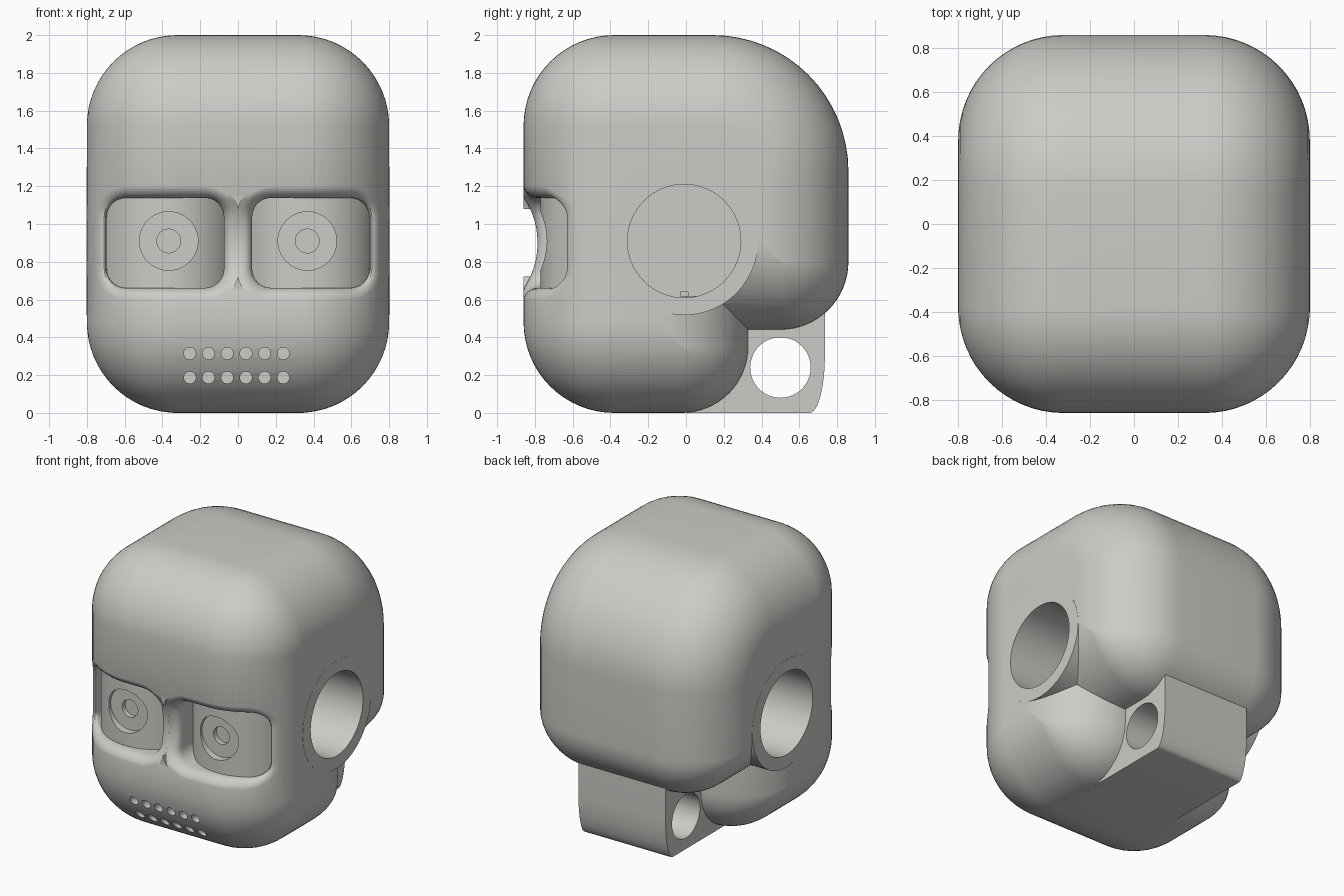
import bpy, bmesh, math

if "Cube" in bpy.data.objects:
    bpy.data.objects.remove(bpy.data.objects["Cube"])

grey = bpy.data.materials.new("warm_grey")
grey.diffuse_color = (0.6, 0.6, 0.57, 1)
grey.use_nodes = True
grey.node_tree.nodes["Principled BSDF"].inputs["Base Color"].default_value = grey.diffuse_color


def make(name, bm):
    bmesh.ops.recalc_face_normals(bm, faces=bm.faces)
    me = bpy.data.meshes.new(name)
    bm.to_mesh(me)
    bm.free()
    ob = bpy.data.objects.new(name, me)
    bpy.context.collection.objects.link(ob)
    me.materials.append(grey)
    return ob


def loft(name, rings):
    """Skin equal-length closed rings and cap both ends."""
    bm = bmesh.new()
    vs = [[bm.verts.new(p) for p in ring] for ring in rings]
    n = len(vs[0])
    for a, b in zip(vs, vs[1:]):
        for i in range(n):
            j = (i + 1) % n
            bm.faces.new((a[i], a[j], b[j], b[i]))
    bm.faces.new(vs[0])
    bm.faces.new(vs[-1])
    return make(name, bm)


def cylinder(name, axis, c, r, lo, hi, n=64):
    """Cylinder along x or y; c holds the two other coordinates."""
    circle = [(c[0] + r * math.cos(t), c[1] + r * math.sin(t))
              for t in (2 * math.pi * i / n for i in range(n))]
    if axis == "x":
        return loft(name, [[(k, u, v) for u, v in circle] for k in (lo, hi)])
    return loft(name, [[(u, k, v) for u, v in circle] for k in (lo, hi)])


def box(name, x, y, z):
    return loft(name, [[(k, y[0], z[0]), (k, y[1], z[0]), (k, y[1], z[1]), (k, y[0], z[1])] for k in x])


def boolean(ob, tool, op="DIFFERENCE"):
    m = ob.modifiers.new("cut", "BOOLEAN")
    m.operation, m.object, m.solver = op, tool, "EXACT"
    bpy.context.view_layer.objects.active = ob
    bpy.ops.object.modifier_apply(modifier=m.name)
    bpy.data.objects.remove(tool)


# Head: side profile corners (y, z, radius, inward y, inward z), lofted across x
W, R = 0.80, 0.48
FLAT = W - R
CORNERS = [(-0.86, 0, 0.48, 1, 1), (0.33, 0, 0.35, -1, 1), (0.33, 0.44, 0, -1, 1),
           (0.86, 0.44, 0.36, -1, 1), (0.86, 2, 0.72, -1, -1), (-0.86, 2, 0.48, 1, -1)]
START = {(1, 1): math.pi, (-1, 1): 1.5 * math.pi, (-1, -1): 0, (1, -1): 0.5 * math.pi}


def profile(x, d):
    ring = []
    for y, z, r, sy, sz in CORNERS:
        y, z = y + sy * d, z + sz * d
        if r == 0:
            ring.append((x, y, z))
            continue
        r = max(r - d, 0.004)
        for i in range(17):
            t = START[(sy, sz)] + i * math.pi / 32
            ring.append((x, y + sy * r + r * math.cos(t), z + sz * r + r * math.sin(t)))
    return ring


arc = [(FLAT + R * math.sin(t), R * (1 - math.cos(t))) for t in (i * math.pi / 32 for i in range(17))]
head = loft("head", [profile(-x, d) for x, d in reversed(arc)] + [profile(x, d) for x, d in arc])

# Ear rims, flush with the sides
for s in (-1, 1):
    boolean(head, cylinder("rim", "x", (-0.01, 0.91), 0.392, *sorted((s * 0.45, s * 0.801))), "UNION")

# Eye sockets with a rounded lip that follows the curved front
CX, CZ, HW, HH, CR, LIP = 0.385, 0.90, 0.31, 0.238, 0.10, 0.08


def front(x, z):
    a = max(abs(x) - FLAT, 0)
    dip = 0.08 * max(0, 1 - abs(x) / 0.22) * max(0, 1 - ((z - CZ) / 0.25) ** 2)
    return -0.86 + R - math.sqrt(R * R - a * a) + dip


def rounded_rect(e):
    pts, r = [], CR + e
    for q, (sx, sz) in enumerate(((1, 1), (-1, 1), (-1, -1), (1, -1))):
        for i in range(9):
            t = q * math.pi / 2 + i * math.pi / 16
            pts.append((CX + sx * (HW - CR) + r * math.cos(t), CZ + sz * (HH - CR) + r * math.sin(t)))
    out = []
    for i, (x, z) in enumerate(pts):
        out.append((x, z))
        if i % 9 == 8:
            x2, z2 = pts[(i + 1) % len(pts)]
            out += [(x + (x2 - x) * k / 10, z + (z2 - z) * k / 10) for k in range(1, 10)]
    return out


for s in (-1, 1):
    rings = [[(s * x, -1.1, z) for x, z in rounded_rect(LIP)]]
    for i in range(9):
        t = i * math.pi / 16
        depth = LIP * (1 - math.cos(t)) - 0.003
        rings.append([(s * x, front(x, z) + depth, z) for x, z in rounded_rect(LIP * (1 - math.sin(t)))])
    rings.append([(s * x, -0.42, z) for x, z in rounded_rect(0)])
    boolean(head, loft("socket", rings))

# Ear holes with a small square key slot in the floor
for s in (-1, 1):
    boolean(head, cylinder("ear_hole", "x", (-0.01, 0.91), 0.30, *sorted((s * 0.3, s * 0.95))))
    boolean(head, box("key_slot", sorted((s * 0.22, s * 0.34)), (-0.03, 0.01), (0.62, 0.64)))

# Mouth: two rows of six small holes
for row in (0.187, 0.315):
    for i in range(6):
        boolean(head, cylinder("mouth_hole", "y", (-0.255 + 0.099 * i, row), 0.032, -1, -0.6, 24))

# Eyes: upright half cylinders with stepped round pupils
parts = [head]
for s, side in ((-1, "left"), (1, "right")):
    half = [(s * 0.37 + 0.37 * math.cos(t), -0.40 + 0.37 * math.sin(t))
            for t in (math.pi + math.pi * i / 40 for i in range(41))]
    eye = loft("eye_" + side, [[(x, y, z) for x, y in half] for z in (0.63, 1.17)])
    boolean(eye, cylinder("iris", "y", (s * 0.367, 0.91), 0.155, -1, -0.715))
    boolean(eye, cylinder("pupil", "y", (s * 0.367, 0.91), 0.063, -1, -0.68, 40))
    parts.append(eye)

# Neck mount: block with a curved lower back edge and a cross hole
side = [(0.0, 0.0)]
side += [(0.655 + 0.08 * math.sin(t), 0.3 - 0.3 * math.cos(t)) for t in (i * math.pi / 24 for i in range(13))]
side += [(0.735, 0.62), (0.0, 0.62)]
neck = loft("neck_mount", [[(x, y, z) for y, z in side] for x in (-0.35, 0.35)])
boolean(neck, cylinder("neck_hole", "x", (0.5, 0.24), 0.16, -0.6, 0.6))
parts.append(neck)

# Smooth shading with crisp edges
for ob in parts:
    bpy.ops.object.select_all(action="DESELECT")
    ob.select_set(True)
    bpy.context.view_layer.objects.active = ob
    bpy.ops.object.shade_smooth_by_angle(angle=math.radians(30))
